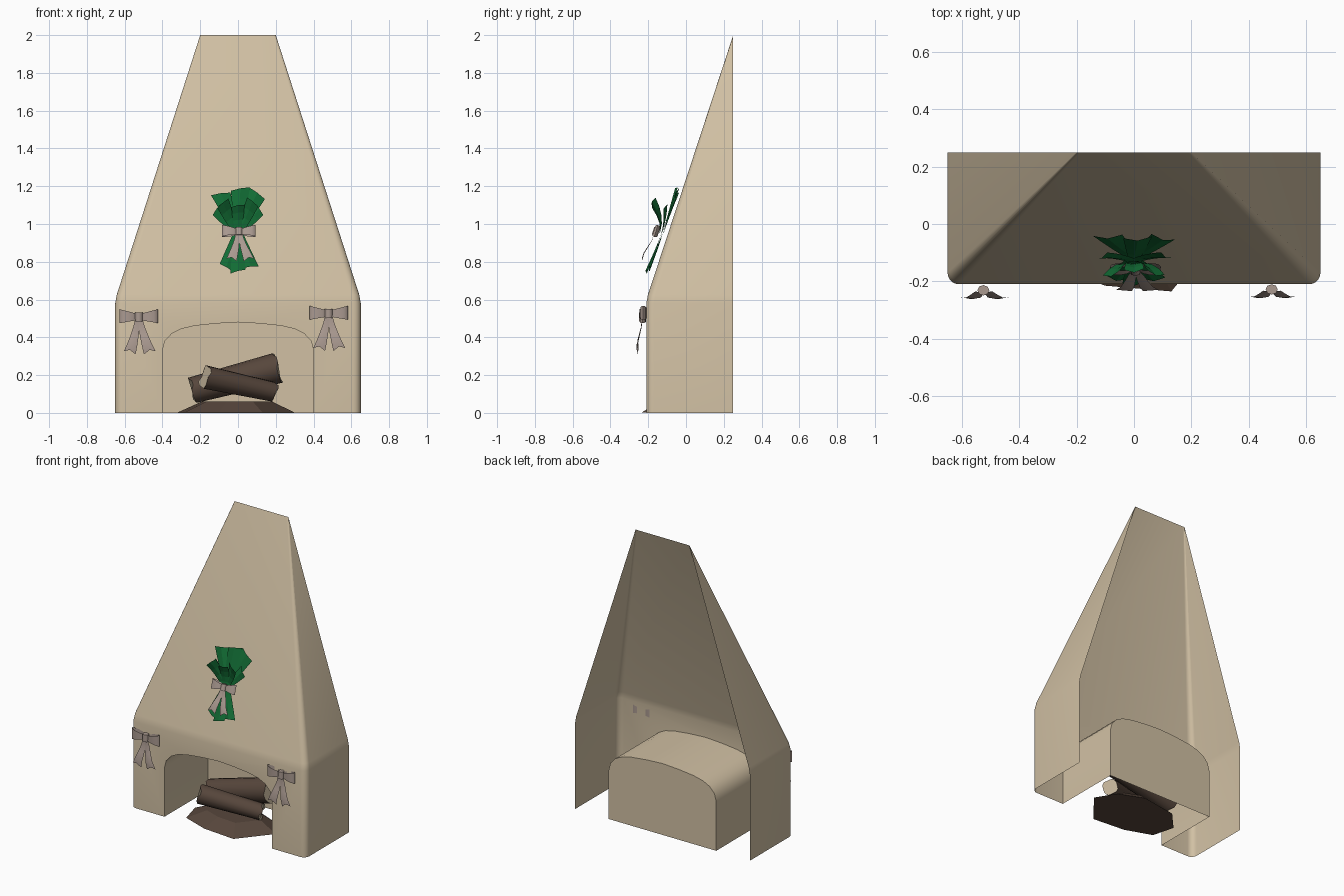
import bpy
from math import sin, cos, pi, radians
from mathutils import Vector, Matrix

cube = bpy.data.objects.get("Cube")
if cube:
    bpy.data.objects.remove(cube, do_unlink=True)


def material(name, rgb):
    m = bpy.data.materials.new(name)
    m.use_nodes = True
    m.diffuse_color = (*rgb, 1)
    m.node_tree.nodes["Principled BSDF"].inputs["Base Color"].default_value = (*rgb, 1)
    return m


plaster = material("warm_plaster", (0.64, 0.53, 0.37))
green = material("evergreen", (0.006, 0.15, 0.035))
ribbon = material("grey_pink_ribbon", (0.40, 0.32, 0.28))
bark = material("dark_bark", (0.095, 0.062, 0.045))
pale_wood = material("pale_wood", (0.58, 0.48, 0.34))


def build(name, verts, faces, mats, smooth=None, merge=False):
    me = bpy.data.meshes.new(name)
    me.from_pydata([tuple(v) for v in verts], [], faces)
    ob = bpy.data.objects.new(name, me)
    bpy.context.collection.objects.link(ob)
    for m in mats:
        me.materials.append(m)
    if merge:
        import bmesh
        bm = bmesh.new()
        bm.from_mesh(me)
        bmesh.ops.remove_doubles(bm, verts=bm.verts, dist=0.0005)
        bmesh.ops.recalc_face_normals(bm, faces=bm.faces)
        bm.to_mesh(me)
        bm.free()
    if smooth:
        bpy.ops.object.select_all(action="DESELECT")
        ob.select_set(True)
        bpy.context.view_layer.objects.active = ob
        bpy.ops.object.shade_smooth_by_angle(angle=radians(smooth))
    return ob


def grid_faces(rows, cols, start=0):
    return [(start + r * cols + c, start + r * cols + c + 1,
             start + (r + 1) * cols + c + 1, start + (r + 1) * cols + c)
            for r in range(rows - 1) for c in range(cols - 1)]


# Arch outline shared by the front wall and the firebox
half_arch = [(0.4, 0), (0.4, 0.33), (0.387, 0.38), (0.35, 0.42),
             (0.3, 0.445), (0.23, 0.461), (0.12, 0.473)]
arch = half_arch + [(0, 0.48)] + [(-x, z) for x, z in reversed(half_arch)]
FRONT, BACK, SHOULDER, R = -0.21, 0.25, 0.6, 0.04

# Chimney shell: rounded U plan, straight below the shoulder, tapering to the top edge
corner = [(0.65 - R + R * cos(a), FRONT + R - R * sin(a))
          for a in [i * pi / 10 for i in range(6)]]
half_plan = [(0.65, BACK)] + corner
plan = half_plan + [(-x, y) for x, y in reversed(half_plan)]
n, mid = len(plan), len(half_plan) - 1
verts = []
for z in (0, SHOULDER - 0.02, SHOULDER + 0.025, 2):
    t = max(0, (z - SHOULDER) / (2 - SHOULDER))
    verts += [(x * (1 - t * 0.45 / 0.65), y + (BACK - y) * t, z) for x, y in plan]
faces = [f for f in grid_faces(4, n) if f[0] != mid]
k = len(verts)
verts += [(x, FRONT, z) for x, z in arch]
faces.append([mid, n + mid, n + mid + 1, mid + 1] + list(range(k + len(arch) - 1, k - 1, -1)))
build("chimney_shell", verts, faces, [plaster], 30, merge=True)

# Firebox: arch tunnel closed at the back
m = len(arch)
verts = [(x, y, z) for y in (FRONT, BACK) for x, z in arch]
build("firebox", verts, grid_faces(2, m) + [list(range(m, 2 * m))], [plaster], 35)

# Ash mound under the logs
rim = [(0.13, -0.235), (-0.1, -0.215), (-0.28, -0.15), (-0.32, 0),
       (-0.2, 0.13), (0.05, 0.17), (0.22, 0.1), (0.3, -0.03)]
m = len(rim)
verts = [(x, y, 0.002) for x, y in rim] + [(x * 0.6, y * 0.6, 0.06) for x, y in rim]
faces = [(i, (i + 1) % m, m + (i + 1) % m, m + i) for i in range(m)]
build("ash_mound", verts, faces + [list(range(m)), list(range(m, 2 * m))], [bark])


# Logs: tapered cylinders with uneven pale ends
def log(name, a, b, ra, rb, sides=16):
    a, b = Vector(a), Vector(b)
    axis = (b - a).normalized()
    q = axis.to_track_quat("Z", "Y")
    verts = []
    for centre, r in ((a, ra), (b, rb)):
        for i in range(sides):
            t = 2 * pi * i / sides
            rough = 0.008 * sin(3 * t) + 0.005 * cos(5 * t)
            verts.append(centre + q @ Vector((r * cos(t), r * sin(t), rough)))
    faces = [(i, (i + 1) % sides, sides + (i + 1) % sides, sides + i) for i in range(sides)]
    faces += [list(range(sides))[::-1], list(range(sides, 2 * sides))]
    ob = build(name, verts, faces, [bark, pale_wood], 40)
    for p in ob.data.polygons:
        p.material_index = int(len(p.vertices) > 4)


log("front_log", (-0.175, -0.15, 0.19), (0.185, -0.01, 0.112), 0.062, 0.052)
log("rear_log", (-0.24, 0.06, 0.12), (0.21, 0.06, 0.238), 0.07, 0.082)


# Ribbon bow in a local frame: x across, z up, -y outward
def bow(name, matrix, lean=0.0):
    verts, faces = [], []
    # two open loops
    for s in (-1, 1):
        start = len(verts)
        steps = 12
        for i in range(steps + 1):
            a = 2 * pi * i / steps
            u = (1 - cos(a)) / 2
            x, y = s * (0.01 + 0.092 * u), 0.016 * sin(a) - 0.012 * u * 0.5
            h = 0.017 + 0.02 * u
            verts += [(x, y, 0.004 * u - h), (x, y, 0.004 * u + h)]
        faces += grid_faces(steps + 1, 2, start)
        # tail with a notched tip
        start = len(verts)
        rows = 5
        for i in range(rows):
            t = i / (rows - 1)
            cx = s * (0.008 + 0.045 * t ** 1.4) + lean * t
            w = 0.011 + 0.02 * t
            z = -0.01 - 0.18 * t
            y = -0.012 - 0.018 * t + 0.006 * sin(t * 2 * pi)
            notch = 0.016 if i == rows - 1 else 0
            verts += [(cx - w, y, z - s * 0.008 * t), (cx, y - 0.006 * t, z + notch),
                      (cx + w, y, z + s * 0.008 * t)]
        faces += grid_faces(rows, 3, start)
    # knot
    start, sides = len(verts), 8
    for z in (-0.024, 0.024):
        verts += [(0.021 * cos(2 * pi * i / sides), 0.018 * sin(2 * pi * i / sides) - 0.006, z)
                  for i in range(sides)]
    faces += [(start + i, start + (i + 1) % sides, start + sides + (i + 1) % sides,
               start + sides + i) for i in range(sides)]
    faces += [list(range(start, start + sides)), list(range(start + sides, start + 2 * sides))]
    build(name, [matrix @ Vector(v) for v in verts], faces, [ribbon], 50)


bow("right_bow", Matrix.Translation((-0.525, -0.225, 0.508)), 0.005)
bow("left_bow", Matrix.Translation((0.48, -0.222, 0.526)), 0.003)

# Evergreen bundle laid along the sloping hood
tilt = Matrix.Rotation(-math_tilt, 4, "X") if (math_tilt := 0.318) else None
base = Matrix.Translation((0, -0.115, 0.945)) @ tilt
bow("bundle_bow", base @ Matrix.Translation((0.005, -0.042, 0.0)) @ Matrix.Scale(0.87, 4), 0.008)


def leaf(i, angle, length, w0, w1, off, lift):
    a, rows, verts = radians(angle), 5, []
    d, side = Vector((sin(a), 0, cos(a))), Vector((cos(a), 0, -sin(a)))
    for r in range(rows):
        t = r / (rows - 1)
        w = w0 + (w1 - w0) * t
        for s in (-1, 0, 1):
            p = d * length * (t + 0.05 * s * t * (1 if i % 2 else -1)) + side * w * s
            p.y = -off - lift * t * t - (0.012 * t if s == 0 else 0)
            verts.append(base @ p)
    build(f"leaf_{i}", verts, grid_faces(rows, 3), [green])


# angle, length, base half width, tip half width, stand-off, outward curl
leaves = [(-22, 0.245, 0.02, 0.05, 0.005, -0.01), (3, 0.25, 0.02, 0.05, 0.01, 0.0),
          (24, 0.25, 0.02, 0.05, 0.006, -0.005), (-42, 0.17, 0.02, 0.035, 0.015, 0.02),
          (42, 0.17, 0.02, 0.035, 0.014, 0.02), (-30, 0.16, 0.02, 0.038, 0.025, 0.08),
          (28, 0.165, 0.02, 0.038, 0.025, 0.08), (0, 0.13, 0.02, 0.035, 0.028, 0.06),
          (160, 0.2, 0.025, 0.04, 0.01, 0.005), (180, 0.215, 0.025, 0.04, 0.015, 0.008),
          (198, 0.2, 0.025, 0.04, 0.008, 0.005)]
for i, spec in enumerate(leaves):
    leaf(i, *spec)
